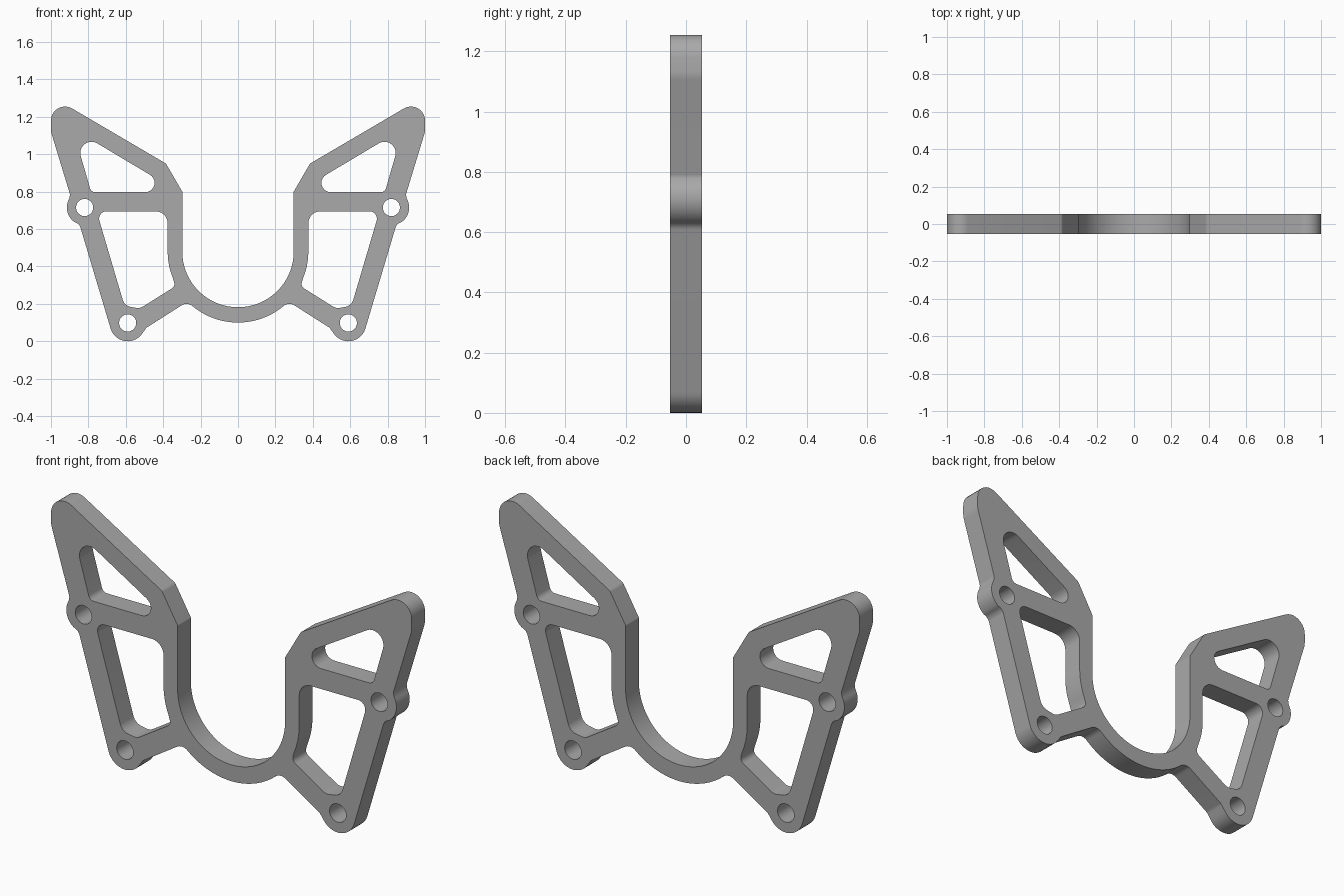
import bpy, bmesh
from math import sin, cos, tan, radians
from mathutils import Vector, Matrix

cube = bpy.data.objects.get("Cube")
if cube:
    bpy.data.objects.remove(cube, do_unlink=True)

HALF_DEPTH = 0.0525


def arc(cx, cz, r, start, end, steps=14):
    """Points along an arc, angles in degrees."""
    angles = [radians(start + (end - start) * i / steps) for i in range(steps + 1)]
    return [(cx + r * cos(a), cz + r * sin(a)) for a in angles]


def rounded(corners, steps=10):
    """Closed loop of (x, z, fillet radius) corners turned into points."""
    out, n = [], len(corners)
    for i, corner in enumerate(corners):
        p = Vector(corner[:2])
        r = corner[2] if len(corner) > 2 else 0
        if r == 0:
            out.append(p)
            continue
        a = Vector(corners[i - 1][:2]) - p
        b = Vector(corners[(i + 1) % n][:2]) - p
        half = a.angle(b) / 2
        length = min(r / tan(half), a.length * 0.9, b.length * 0.9)
        r = length * tan(half)
        a.normalize()
        b.normalize()
        centre = p + (a + b).normalized() * (r / sin(half))
        u, v = p + a * length - centre, p + b * length - centre
        turn = u.angle_signed(v)
        for k in range(steps + 1):
            out.append(centre + Matrix.Rotation(-turn * k / steps, 2) @ u)
    return out


def flip(points):
    return [(-p[0], *p[1:]) for p in reversed(points)]


# Outer edge of the left half, from the cradle bottom out and back underneath
half = (
    arc(0, 0.48, 0.298, -90, 0, 28)
    + [(0.298, 0.80), (0.385, 0.95, 0.03), (1.0, 1.311, 0.075), (1.0, 1.12, 0.1),
       (0.898, 0.785, 0.03)]
    + arc(0.82, 0.715, 0.095, 30, -55)
    + [(0.848, 0.627, 0.04)]
    + arc(0.59, 0.095, 0.095, -17, -148)
    + [(0.49, 0.072, 0.04), (0.27, 0.212, 0.06)]
    + arc(0, 0.48, 0.38, -51, -90)
)
outline = rounded(half + flip(half))

# Windows and bolt holes of the left half
upper_window = rounded([(0.785, 0.797, 0.03), (0.315, 0.797, 0.05), (0.883, 1.136, 0.06)])
lower_window = rounded(
    [(0.376, 0.695, 0.065), (0.756, 0.695, 0.04), (0.607, 0.19, 0.055),
     (0.525, 0.175, 0.05), (0.335, 0.294, 0.03)]
    + arc(0, 0.48, 0.376, -22, 0)
)
holes = [upper_window, lower_window]
holes += [arc(x, z, 0.046, 0, 345, 23) for x, z in ((0.82, 0.715), (0.59, 0.098))]

# Filled profile extruded to the plate thickness
curve = bpy.data.curves.new("plate_profile", "CURVE")
curve.dimensions = "2D"
curve.fill_mode = "BOTH"
curve.extrude = HALF_DEPTH
for loop in [outline] + holes + [flip(h) for h in holes]:
    clean = [p for i, p in enumerate(loop)
             if (Vector(p) - Vector(loop[i - 1])).length > 1e-4]
    spline = curve.splines.new("POLY")
    spline.points.add(len(clean) - 1)
    for point, p in zip(spline.points, clean):
        point.co = (p[0], p[1], 0, 1)
    spline.use_cyclic_u = True

profile = bpy.data.objects.new("plate_profile", curve)
bpy.context.collection.objects.link(profile)
bpy.context.view_layer.update()
mesh = bpy.data.meshes.new_from_object(
    profile.evaluated_get(bpy.context.evaluated_depsgraph_get()))
bpy.data.objects.remove(profile, do_unlink=True)

# Stand the plate upright and weld its edges
bm = bmesh.new()
bm.from_mesh(mesh)
bmesh.ops.remove_doubles(bm, verts=bm.verts, dist=1e-5)
bm.transform(Matrix.Rotation(radians(90), 4, "X"))
bmesh.ops.recalc_face_normals(bm, faces=bm.faces)
bm.to_mesh(mesh)
bm.free()

plate = bpy.data.objects.new("bracket_plate", mesh)
mesh.name = "bracket_plate"
bpy.context.collection.objects.link(plate)

# Plain grey material
grey = bpy.data.materials.new("plain_grey")
grey.use_nodes = True
colour = (0.40, 0.40, 0.40, 1)
grey.diffuse_color = colour
grey.node_tree.nodes["Principled BSDF"].inputs["Base Color"].default_value = colour
mesh.materials.clear()
mesh.materials.append(grey)

bpy.ops.object.select_all(action="DESELECT")
plate.select_set(True)
bpy.context.view_layer.objects.active = plate
bpy.ops.object.shade_smooth_by_angle(angle=radians(25))
